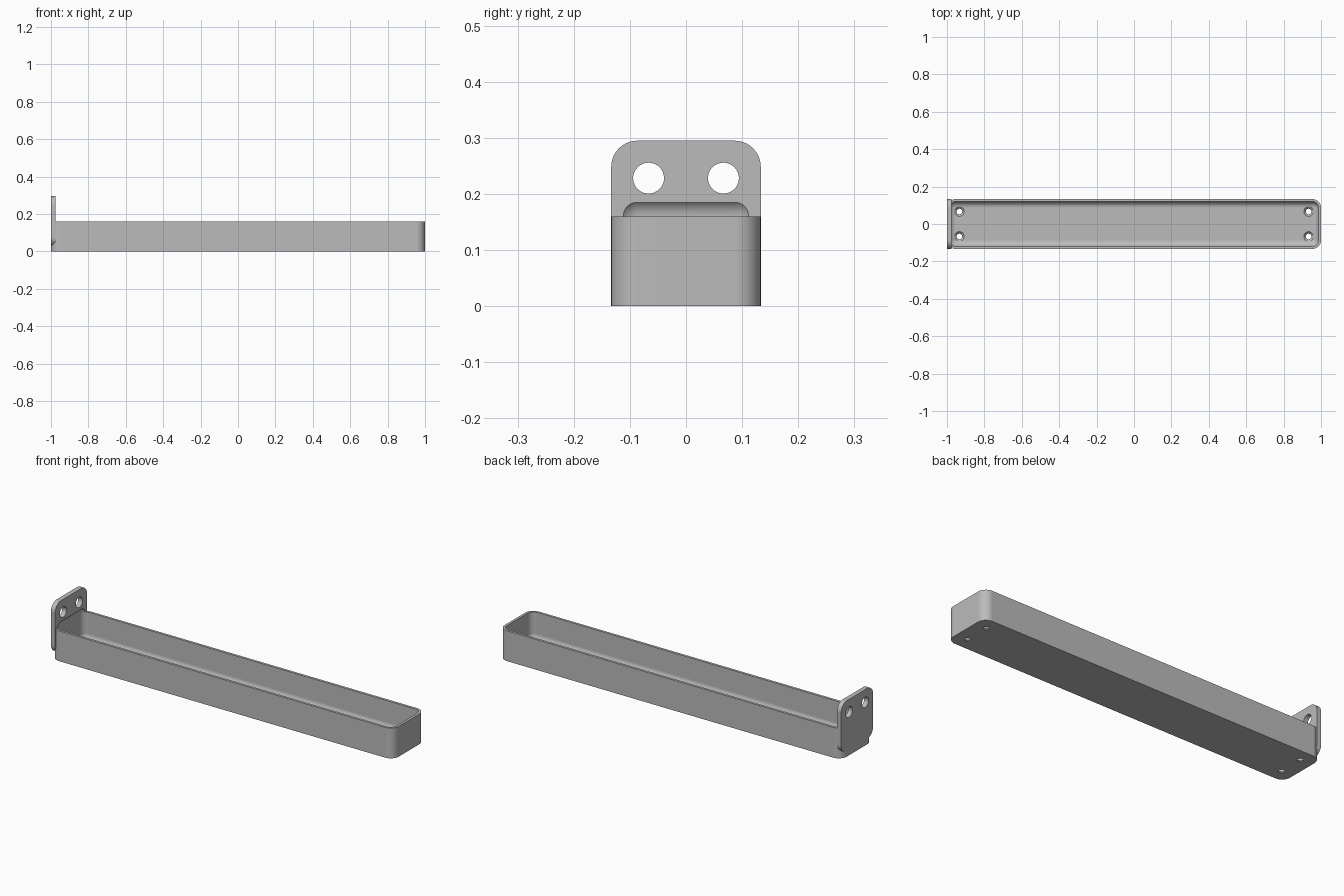
import bpy, bmesh, math
from mathutils import Matrix, Vector

cube = bpy.data.objects.get("Cube")
if cube:
    bpy.data.objects.remove(cube, do_unlink=True)

HALF_WIDTH = 0.1333
HEIGHT = 0.16
WALL = 0.0133
CORNER = 0.0467
INNER = CORNER - WALL
PLATE = 0.025
PLATE_TOP = 0.295
HOLE = 0.0667

grey = bpy.data.materials.new("satin grey")
grey.use_nodes = True
grey.diffuse_color = (0.5, 0.5, 0.5, 1)
grey.node_tree.nodes["Principled BSDF"].inputs["Base Color"].default_value = (0.5, 0.5, 0.5, 1)


def add_object(name, bm):
    bmesh.ops.recalc_face_normals(bm, faces=bm.faces)
    mesh = bpy.data.meshes.new(name)
    bm.to_mesh(mesh)
    bm.free()
    mesh.materials.append(grey)
    obj = bpy.data.objects.new(name, mesh)
    bpy.context.collection.objects.link(obj)
    return obj


def rounded_box(name, low, high, radius, axis=None, segments=10):
    """Box whose edges along one axis (or all edges) are rounded."""
    low, high = Vector(low), Vector(high)
    bm = bmesh.new()
    bmesh.ops.create_cube(bm, size=1)
    bmesh.ops.scale(bm, vec=high - low, verts=bm.verts)
    bmesh.ops.translate(bm, vec=(low + high) / 2, verts=bm.verts)
    edges = [e for e in bm.edges if axis is None
             or abs((e.verts[0].co - e.verts[1].co)[axis]) > 1e-4]
    bmesh.ops.bevel(bm, geom=edges, offset=radius, segments=segments,
                    profile=0.5, affect='EDGES')
    return add_object(name, bm)


def cone(name, centre, r_low, r_high, depth, along_x=False):
    bm = bmesh.new()
    bmesh.ops.create_cone(bm, cap_ends=True, segments=40, radius1=r_low,
                          radius2=r_high, depth=depth)
    if along_x:
        bmesh.ops.rotate(bm, verts=bm.verts, matrix=Matrix.Rotation(math.pi / 2, 3, 'Y'))
    bmesh.ops.translate(bm, vec=centre, verts=bm.verts)
    return add_object(name, bm)


def combine(target, tool, operation):
    tool.hide_render = True
    bpy.context.view_layer.objects.active = target
    mod = target.modifiers.new(operation.title(), 'BOOLEAN')
    mod.operation = operation
    mod.solver = 'EXACT'
    mod.object = tool
    bpy.ops.object.modifier_apply(modifier=mod.name)
    bpy.data.objects.remove(tool, do_unlink=True)


# Tray body with rounded upright corners
tray = rounded_box("wall_tray", (-1, -HALF_WIDTH, 0), (1, HALF_WIDTH, HEIGHT), CORNER, axis=2)

# Square mounting plate with rounded corners
plate = rounded_box("mounting_plate", (-1, -HALF_WIDTH, PLATE_TOP - 2 * HALF_WIDTH),
                    (-1 + PLATE, HALF_WIDTH, PLATE_TOP), CORNER, axis=0)
combine(tray, plate, 'UNION')

# Filleted cavity, which also bites a shallow recess into the plate
cavity = rounded_box("cavity", (-1 + WALL, -HALF_WIDTH + WALL, WALL),
                     (1 - WALL, HALF_WIDTH - WALL, HEIGHT + INNER), INNER)
combine(tray, cavity, 'DIFFERENCE')

for side in (-1, 1):
    # Screw holes through the plate
    combine(tray, cone("plate_hole", (-1, side * HOLE, PLATE_TOP - HOLE),
                       0.0275, 0.0275, 0.1, along_x=True), 'DIFFERENCE')
    # Countersunk holes through the floor
    for end in (-1, 1):
        x, y = end * (1 - HOLE), side * HOLE
        combine(tray, cone("floor_hole", (x, y, 0), 0.015, 0.015, 0.08), 'DIFFERENCE')
        combine(tray, cone("countersink", (x, y, 0.009), 0.015, 0.0275, 0.012), 'DIFFERENCE')

# Smooth fillets, flat faces and crisp edges
bpy.ops.object.select_all(action='DESELECT')
tray.select_set(True)
bpy.context.view_layer.objects.active = tray
bpy.ops.object.shade_smooth_by_angle(angle=math.radians(30))
weighted = tray.modifiers.new("Weighted Normal", 'WEIGHTED_NORMAL')
weighted.keep_sharp = True
